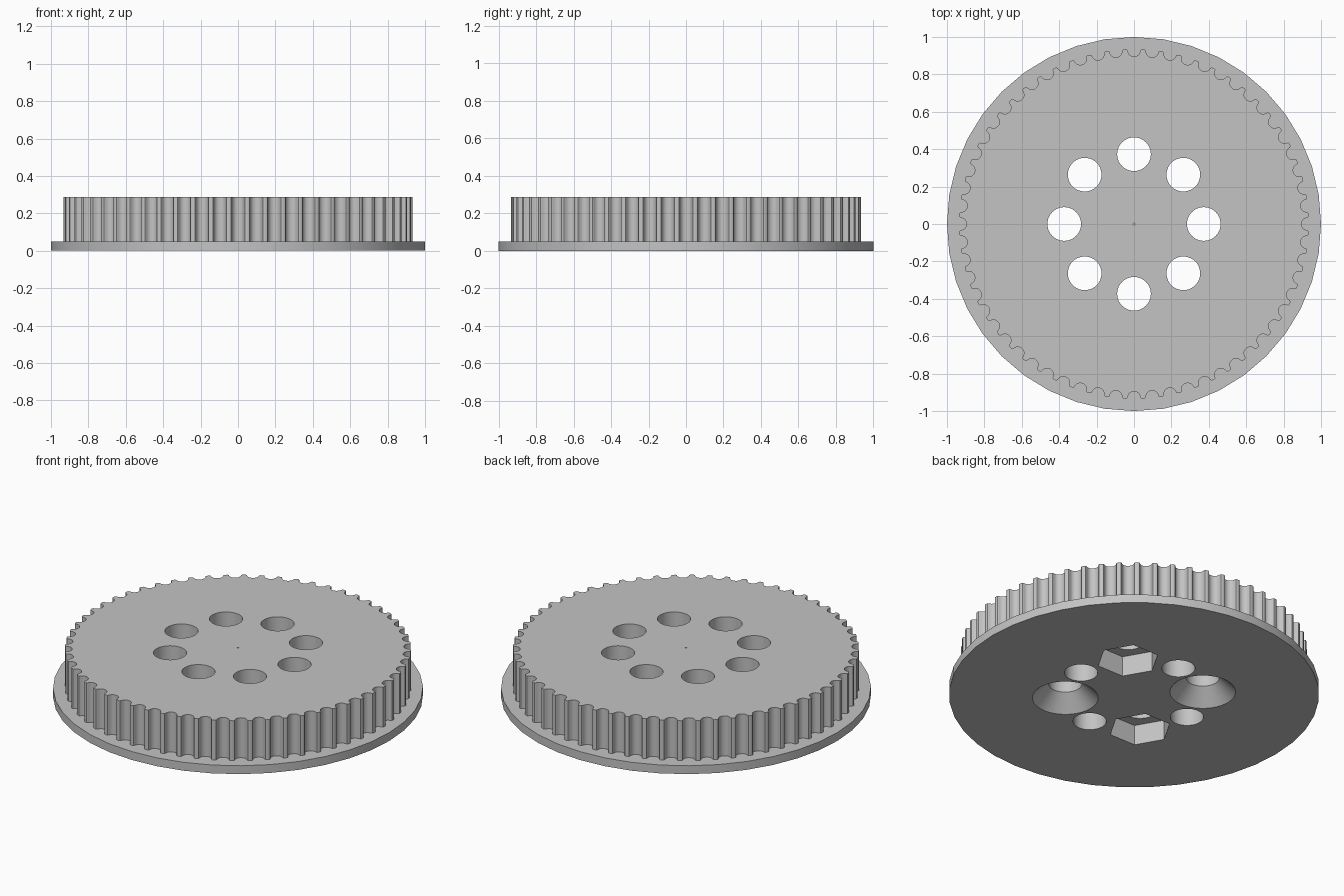
import bpy
import bmesh
from math import cos, sin, pi, radians
from mathutils import Matrix, Vector

if "Cube" in bpy.data.objects:
    bpy.data.objects.remove(bpy.data.objects["Cube"])

TEETH = 60
FLANGE_TOP, TOP = 0.05, 0.288
HOLE_RING, HOLE_R = 0.373, 0.09

grey = bpy.data.materials.new("plain grey")
grey.use_nodes = True
grey.diffuse_color = (0.55, 0.55, 0.55, 1)
grey.node_tree.nodes["Principled BSDF"].inputs["Base Color"].default_value = (0.55, 0.55, 0.55, 1)


def make_object(name, bm):
    bmesh.ops.recalc_face_normals(bm, faces=bm.faces)
    mesh = bpy.data.meshes.new(name)
    bm.to_mesh(mesh)
    bm.free()
    mesh.materials.append(grey)
    obj = bpy.data.objects.new(name, mesh)
    bpy.context.collection.objects.link(obj)
    return obj


def add_cone(bm, x, y, z0, z1, r0, r1, sides, turn=0.0):
    place = Matrix.Translation((x, y, (z0 + z1) / 2)) @ Matrix.Rotation(turn, 4, 'Z')
    bmesh.ops.create_cone(bm, cap_ends=True, segments=sides, radius1=r0, radius2=r1,
                          depth=z1 - z0, matrix=place)


def ring_cutter(name, angles, z0, z1, r0, r1, sides, turn=0.0):
    bm = bmesh.new()
    for a in angles:
        add_cone(bm, HOLE_RING * cos(radians(a)), HOLE_RING * sin(radians(a)),
                 z0, z1, r0, r1, sides, turn)
    return make_object(name, bm)


# Toothed rim: one rounded belt groove repeated around the circle
half_groove = [(0.042, 0), (0.0365, 0.002), (0.0337, 0.0065), (0.0326, 0.0118),
               (0.0308, 0.017), (0.0284, 0.022), (0.0254, 0.0268), (0.0202, 0.0316),
               (0.014, 0.0351), (0.0072, 0.0372)]
groove = half_groove + [(0, 0.038)] + [(-x, d) for x, d in reversed(half_groove)]
bm = bmesh.new()
outline = []
for i in range(TEETH):
    turn = Matrix.Rotation(2 * pi * i / TEETH, 3, 'Z')
    for x, depth in reversed(groove):
        outline.append(bm.verts.new(turn @ Vector((0.934 - depth, x, 0.02))))
base = bm.faces.new(outline)
lift = bmesh.ops.extrude_face_region(bm, geom=[base], use_keep_orig=True)
bmesh.ops.translate(bm, vec=(0, 0, TOP - 0.02),
                    verts=[v for v in lift["geom"] if isinstance(v, bmesh.types.BMVert)])
toothed_rim = make_object("toothed_rim", bm)

# Flange disc that carries the rim
bm = bmesh.new()
add_cone(bm, 0, 0, 0, FLANGE_TOP, 1, 1, 40)
pulley = make_object("toothed_pulley", bm)

# Cutters: bolt holes, countersinks, hexagonal nut pockets, centre mark
bolt_holes = ring_cutter("bolt_holes", range(0, 360, 45), -0.1, 0.4, HOLE_R, HOLE_R, 40)
countersinks = ring_cutter("countersinks", (135, 315), -0.01, 0.088, 0.188, HOLE_R, 40)
nut_pockets = ring_cutter("nut_pockets", (45, 225), -0.1, 0.12, 0.17, 0.17, 6, radians(30))
bm = bmesh.new()
add_cone(bm, 0, 0, 0.1, 0.4, 0.005, 0.005, 12)
centre_mark = make_object("centre_mark", bm)

steps = [(toothed_rim, 'UNION'), (countersinks, 'DIFFERENCE'), (nut_pockets, 'DIFFERENCE'),
         (bolt_holes, 'DIFFERENCE'), (centre_mark, 'DIFFERENCE')]
for tool, operation in steps:
    tool.hide_render = True
    mod = pulley.modifiers.new(tool.name, 'BOOLEAN')
    mod.operation, mod.object, mod.solver = operation, tool, 'EXACT'

# Keep the finished solid and drop the helpers
bpy.context.view_layer.update()
solid = pulley.evaluated_get(bpy.context.evaluated_depsgraph_get())
finished = bpy.data.meshes.new_from_object(solid)
pulley.modifiers.clear()
pulley.data = finished
for tool, _ in steps:
    bpy.data.objects.remove(tool)

bpy.ops.object.select_all(action='DESELECT')
pulley.select_set(True)
bpy.context.view_layer.objects.active = pulley
bpy.ops.object.shade_smooth_by_angle(angle=radians(25))
